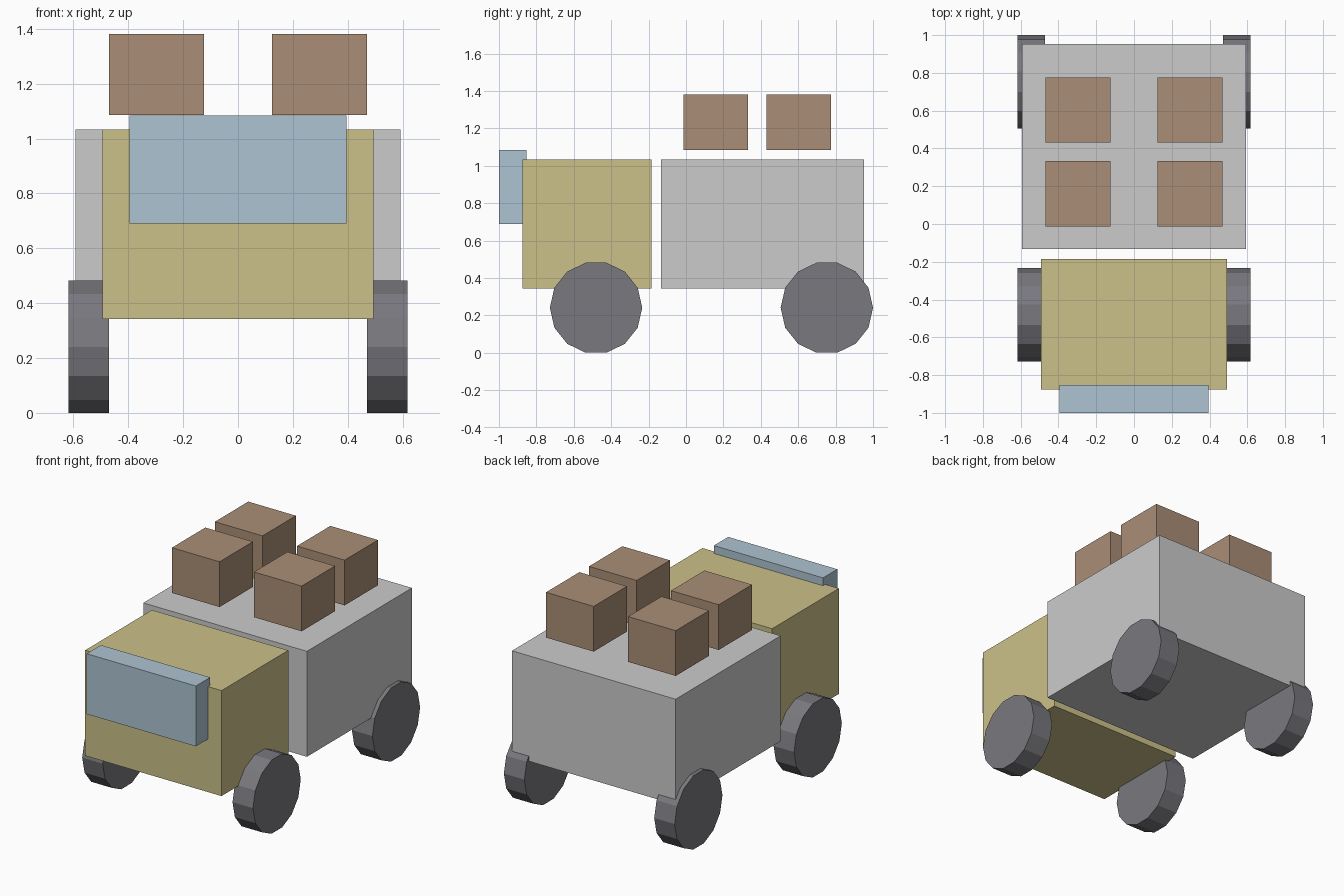
import bpy
from math import pi

if "Cube" in bpy.data.objects:
    bpy.data.objects.remove(bpy.data.objects["Cube"])


def material(name, rgb):
    mat = bpy.data.materials.new(name)
    mat.diffuse_color = (*rgb, 1)
    mat.use_nodes = True
    mat.node_tree.nodes["Principled BSDF"].inputs["Base Color"].default_value = mat.diffuse_color
    return mat


YELLOW = material("cab_yellow", (0.60, 0.53, 0.25))
BLUE = material("glass_blue", (0.42, 0.55, 0.64))
BROWN = material("crate_brown", (0.40, 0.27, 0.18))
DARK = material("tyre_dark", (0.19, 0.19, 0.21))


def finish(name, mat):
    ob = bpy.context.object
    ob.name = name
    if mat:
        ob.data.materials.append(mat)
    bpy.ops.object.transform_apply(location=False, rotation=True, scale=True)


def box(name, center, size, mat=None):
    bpy.ops.mesh.primitive_cube_add(size=1, location=center)
    bpy.context.object.scale = size
    finish(name, mat)


def wheel(name, center):
    # the 14-sided disc rests on a flat edge, axle along x
    bpy.ops.mesh.primitive_cylinder_add(
        vertices=14, radius=0.247, depth=0.148, location=center, rotation=(0, pi / 2, 0))
    finish(name, DARK)


# Body
box("cab", (0, -0.53, 0.688), (0.987, 0.69, 0.69), YELLOW)
box("windshield", (0, -0.926, 0.887), (0.79, 0.148, 0.395), BLUE)
box("cargo_bed", (0, 0.41, 0.688), (1.184, 1.086, 0.69))

# Wheels and crates, in left and right pairs
for side, sx in (("left", -1), ("right", 1)):
    for end, y in (("front", -0.481), ("rear", 0.753)):
        wheel(f"{end}_{side}_wheel", (sx * 0.544, y, 0.241))
    for end, y in (("front", 0.16), ("rear", 0.604)):
        box(f"{end}_{side}_crate", (sx * 0.297, y, 1.233), (0.345, 0.345, 0.296), BROWN)
